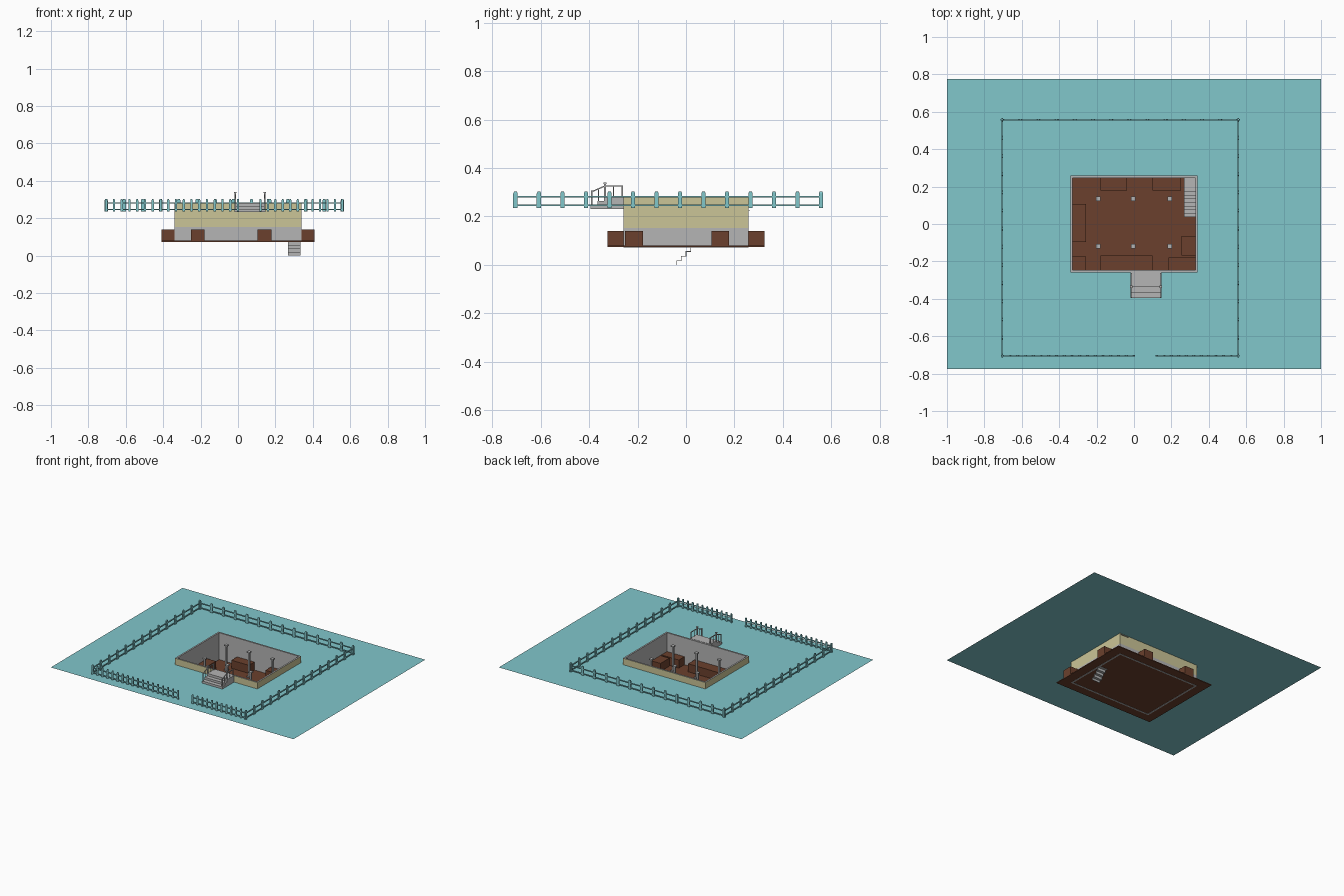
import bpy, bmesh, math
from mathutils import Matrix, Vector

if "Cube" in bpy.data.objects:
    bpy.data.objects.remove(bpy.data.objects["Cube"])


def material(name, rgb):
    m = bpy.data.materials.new(name)
    m.diffuse_color = (*rgb, 1)
    m.use_nodes = True
    m.node_tree.nodes["Principled BSDF"].inputs["Base Color"].default_value = m.diffuse_color
    return m


TEAL = material("teal", (0.22, 0.57, 0.60))
BROWN = material("soil_brown", (0.147, 0.051, 0.026))
CREAM = material("cream_yellow", (0.60, 0.56, 0.31))
GREY = material("concrete_grey", (0.46, 0.46, 0.46))


def finish(bm, name, *mats):
    bmesh.ops.recalc_face_normals(bm, faces=bm.faces)
    me = bpy.data.meshes.new(name)
    bm.to_mesh(me)
    bm.free()
    ob = bpy.data.objects.new(name, me)
    for m in mats:
        me.materials.append(m)
    bpy.context.collection.objects.link(ob)
    return ob


def add_box(bm, x0, x1, y0, y1, z0, z1):
    mat = Matrix.Translation(((x0 + x1) / 2, (y0 + y1) / 2, (z0 + z1) / 2)) @ \
        Matrix.Diagonal((x1 - x0, y1 - y0, z1 - z0, 1))
    bmesh.ops.create_cube(bm, size=1, matrix=mat)


def boxes(name, mat, dims):
    bm = bmesh.new()
    for d in dims:
        add_box(bm, *d)
    return finish(bm, name, mat)


def bar(bm, a, b, r):
    """Thin square bar between two points."""
    a, b = Vector(a), Vector(b)
    d = b - a
    mat = Matrix.Translation((a + b) / 2) @ d.to_track_quat('Z', 'Y').to_matrix().to_4x4() @ \
        Matrix.Diagonal((r * 2, r * 2, d.length, 1))
    bmesh.ops.create_cube(bm, size=1, matrix=mat)


def extrude_profile(bm, pts, axis):
    f = bm.faces.new([bm.verts.new(p) for p in pts])
    g = bmesh.ops.extrude_face_region(bm, geom=[f])
    bmesh.ops.translate(bm, vec=axis, verts=[v for v in g["geom"] if isinstance(v, bmesh.types.BMVert)])


HX, HY0, HY1 = 0.34, -0.258, 0.258   # house outline
GROUND = 0.232


def rect(bm, x0, x1, y0, y1, z):
    return [bm.verts.new((x, y, z)) for x, y in ((x0, y0), (x1, y0), (x1, y1), (x0, y1))]


def ring(bm, a, b):
    for i in range(4):
        j = (i + 1) % 4
        bm.faces.new((a[i], a[j], b[j], b[i]))


# ground sheet with the house pit cut out
bm = bmesh.new()
ring(bm, rect(bm, -1, 1, -0.775, 0.775, GROUND), rect(bm, -HX, HX, HY0, HY1, GROUND))
finish(bm, "ground", TEAL)
for f in bpy.data.objects["ground"].data.polygons:
    if f.normal.z < 0:
        f.flip()


# wall rings: cream outside above, grey inside and below
def wall(name, z0, z1, outer):
    t = 0.012
    bm = bmesh.new()
    o = [rect(bm, -HX, HX, HY0, HY1, z) for z in (z0, z1)]
    i = [rect(bm, -HX + t, HX - t, HY0 + t, HY1 - t, z) for z in (z0, z1)]
    ring(bm, o[0], o[1])
    ring(bm, i[0], i[1])
    ring(bm, o[0], i[0])
    ring(bm, o[1], i[1])
    ob = finish(bm, name, GREY, outer)
    for f in ob.data.polygons:
        c, n = f.center, f.normal
        if abs(n.z) < 0.5 and c.x * n.x + c.y * n.y > 0:
            f.material_index = 1


wall("upper_wall", 0.152, 0.28, CREAM)
wall("foundation_wall", 0.0725, 0.152, GREY)

# soil floor slab
boxes("soil_floor", BROWN, [(-0.41, 0.41, -0.325, 0.325, 0.074, 0.08)])

# soil blocks outside, two for each wall
Z = (0.078, 0.14)
outer = []
for a, b in ((-0.252, -0.178), (0.105, 0.178)):
    for s in (-1, 1):
        outer.append((a, b, *sorted((s * HY1, s * 0.325)), *Z))
        outer.append((*sorted((s * HX, s * 0.41)), a, b, *Z))
boxes("outer_soil_blocks", BROWN, outer)

# soil blocks inside against the walls
boxes("inner_soil_blocks", BROWN, [
    (-0.328, -0.257, -0.096, 0.107, *Z),
    (-0.18, 0.10, -0.246, -0.168, *Z),
    (-0.18, -0.037, 0.18, 0.246, *Z),
    (0.10, 0.25, 0.18, 0.246, *Z),
    (0.255, 0.328, -0.168, -0.064, *Z),
    (0.185, 0.328, -0.246, -0.18, *Z),
    (-0.328, -0.26, -0.246, -0.17, *Z),
])

# columns with base and head plates
cols = []
for x in (-0.19, -0.003, 0.19):
    for y in (-0.12, 0.135):
        for h, z0, z1 in ((0.006, 0.08, 0.27), (0.012, 0.08, 0.087), (0.012, 0.262, 0.27)):
            cols.append((x - h, x + h, y - h, y + h, z0, z1))
boxes("columns", GREY, cols)

# cellar stair, a thin zigzag ribbon ending in a landing
run, rise, t, n = 0.0192, 0.0188, 0.003, 12
top = [(-0.04, 0.0)]
for k in range(n):
    y, z = -0.04 + k * run, (k + 1) * rise
    top += [(y, z), (y + run, z)]
top[-1] = (0.262, n * rise)
under = [(y + t, max(z - t, 0)) for y, z in reversed(top)]
bm = bmesh.new()
extrude_profile(bm, [(0.268, y, z) for y, z in top + under], (0.067, 0, 0))
finish(bm, "cellar_stair", GREY)

# front porch with steps
bm = bmesh.new()
P = [(-0.258, GROUND), (-0.395, GROUND), (-0.395, 0.248), (-0.365, 0.248),
     (-0.365, 0.264), (-0.335, 0.264), (-0.335, 0.282), (-0.258, 0.282)]
extrude_profile(bm, [(-0.02, y, z) for y, z in P], (0.168, 0, 0))
finish(bm, "porch_steps", GREY)

# porch handrails on both sides
bm = bmesh.new()
for x in (-0.015, 0.143):
    bar(bm, (x, -0.335, 0.265), (x, -0.335, 0.335), 0.004)
    bar(bm, (x, -0.335, 0.335), (x, -0.335, 0.341), 0.006)
    bar(bm, (x, -0.390, 0.240), (x, -0.390, 0.307), 0.003)
    bar(bm, (x, -0.264, 0.28), (x, -0.264, 0.328), 0.003)
    bar(bm, (x, -0.335, 0.326), (x, -0.264, 0.326), 0.0025)
    bar(bm, (x, -0.390, 0.302), (x, -0.335, 0.326), 0.0025)
    for y, z0, z1 in ((-0.3, 0.28, 0.326), (-0.362, 0.25, 0.314)):
        bar(bm, (x, y, z0), (x, y, z1), 0.0015)
finish(bm, "porch_handrails", GREY)


# fence runs: pointed pickets on two rails
def fence(name, start, end, step, w):
    a, b = Vector((*start, 0)), Vector((*end, 0))
    d = (b - a).normalized()
    nrm = Vector((-d.y, d.x, 0))
    count = round((b - a).length / step)
    bm = bmesh.new()
    shape = [(-w, 0.236), (w, 0.236), (w, 0.295), (w * 0.6, 0.303), (-w * 0.6, 0.303), (-w, 0.295)]
    for k in range(count + 1):
        c = a.lerp(b, k / count) - nrm * 0.004
        extrude_profile(bm, [c + d * u + Vector((0, 0, z)) for u, z in shape], nrm * 0.008)
    for z in (0.247, 0.281):
        up = Vector((0, 0, z))
        bar(bm, a + up, b + up, 0.0035)
    finish(bm, name, TEAL)


L, R = -0.705, 0.558
fence("fence_left", (L, L), (L, R), 0.0973, 0.009)
fence("fence_right", (R, L), (R, R), 0.0973, 0.009)
fence("fence_back", (L, R), (R, R), 0.0973, 0.009)
fence("fence_front_left", (L, L), (0.0, L), 0.041, 0.006)
fence("fence_front_right", (0.12, L), (R, L), 0.041, 0.006)
